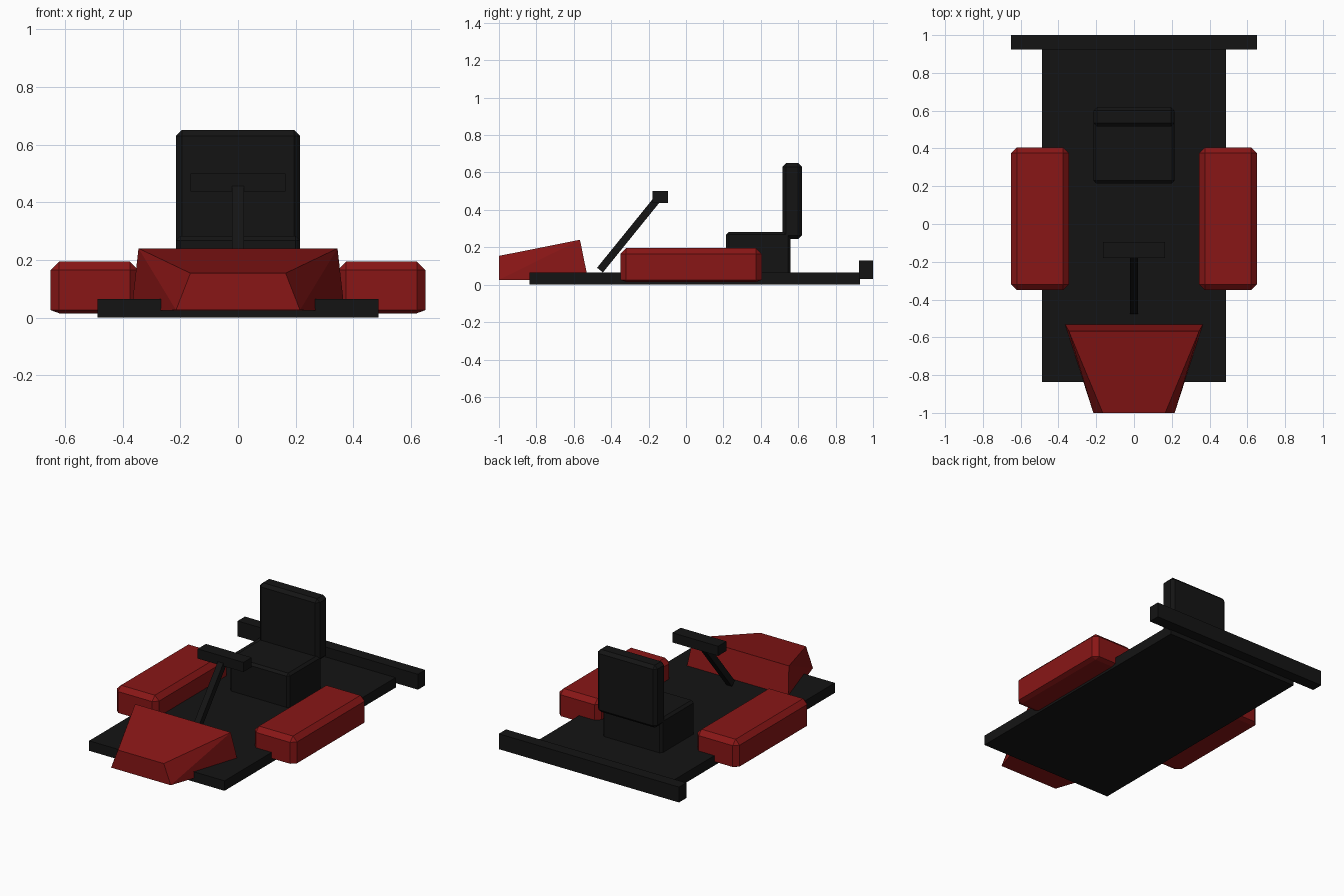
import bpy, bmesh
from mathutils import Vector, Matrix

if "Cube" in bpy.data.objects:
    bpy.data.objects.remove(bpy.data.objects["Cube"])


def material(name, rgb):
    m = bpy.data.materials.new(name)
    m.diffuse_color = (*rgb, 1)
    m.use_nodes = True
    m.node_tree.nodes["Principled BSDF"].inputs["Base Color"].default_value = m.diffuse_color
    return m


RED = material("red_paint", (0.25, 0.008, 0.008))
BLACK = material("black_plastic", (0.007, 0.007, 0.007))


def finish(name, bm, mat):
    bmesh.ops.recalc_face_normals(bm, faces=bm.faces[:])
    me = bpy.data.meshes.new(name)
    bm.to_mesh(me)
    bm.free()
    me.materials.append(mat)
    ob = bpy.data.objects.new(name, me)
    bpy.context.collection.objects.link(ob)
    return ob


def box_mesh(lo, hi, bevel=0):
    lo, hi = Vector(lo), Vector(hi)
    bm = bmesh.new()
    mat = Matrix.Translation((lo + hi) / 2) @ Matrix.Diagonal((*(hi - lo), 1))
    bmesh.ops.create_cube(bm, size=1, matrix=mat)
    if bevel:
        bmesh.ops.bevel(bm, geom=bm.edges[:], offset=bevel, segments=1,
                        profile=0.5, affect='EDGES')
    return bm


def box(name, lo, hi, mat, bevel=0):
    return finish(name, box_mesh(lo, hi, bevel), mat)


# Floor pan and rear bumper
box("floor_pan", (-0.488, -0.836, 0), (0.488, 0.93, 0.065), BLACK)
box("rear_bumper", (-0.65, 0.925, 0.03), (0.65, 1.0, 0.13), BLACK)

# Seat cushion and backrest
box("seat_cushion", (-0.215, 0.215, 0.05), (0.215, 0.56, 0.283), BLACK, 0.015)
box("seat_back", (-0.215, 0.515, 0.243), (0.215, 0.62, 0.65), BLACK, 0.02)

# Side pods: chamfered boxes with a shallower chamfer underneath
for side, name in ((1, "side_pod_right"), (-1, "side_pod_left")):
    x = sorted((0.345 * side, 0.65 * side))
    bm = box_mesh((x[0], -0.35, 0.015), (x[1], 0.405, 0.195), 0.03)
    for v in bm.verts:
        if 0.03 < v.co.z < 0.1:
            v.co.z = 0.026
    finish(name, bm, RED)

# Tapered nose cone, its twisted sides split along the diagonal
bm = bmesh.new()
corners = [(0.215, -1.0, 0.026), (0.37, -0.522, 0.02),
           (0.345, -0.567, 0.24), (0.165, -1.0, 0.154)]
rt = [bm.verts.new(c) for c in corners]
lf = [bm.verts.new((-x, y, z)) for x, y, z in corners]
for s in (rt, lf):
    bm.faces.new((s[0], s[1], s[2]))
    bm.faces.new((s[0], s[2], s[3]))
for i in range(4):
    j = (i + 1) % 4
    bm.faces.new((rt[i], rt[j], lf[j], lf[i]))
finish("nose_cone", bm, RED)

# Steering column: square bar running up to the handle
a, b = Vector((0, -0.46, 0.078)), Vector((0, -0.145, 0.467))
length = (b - a).length
column = box("steering_column", (-0.02, -0.02, 0), (0.02, 0.02, length), BLACK)
column.location = a
column.rotation_euler = (b - a).to_track_quat('Z', 'Y').to_euler()

# Steering handle
box("steering_handle", (-0.165, -0.18, 0.437), (0.165, -0.095, 0.5), BLACK)
